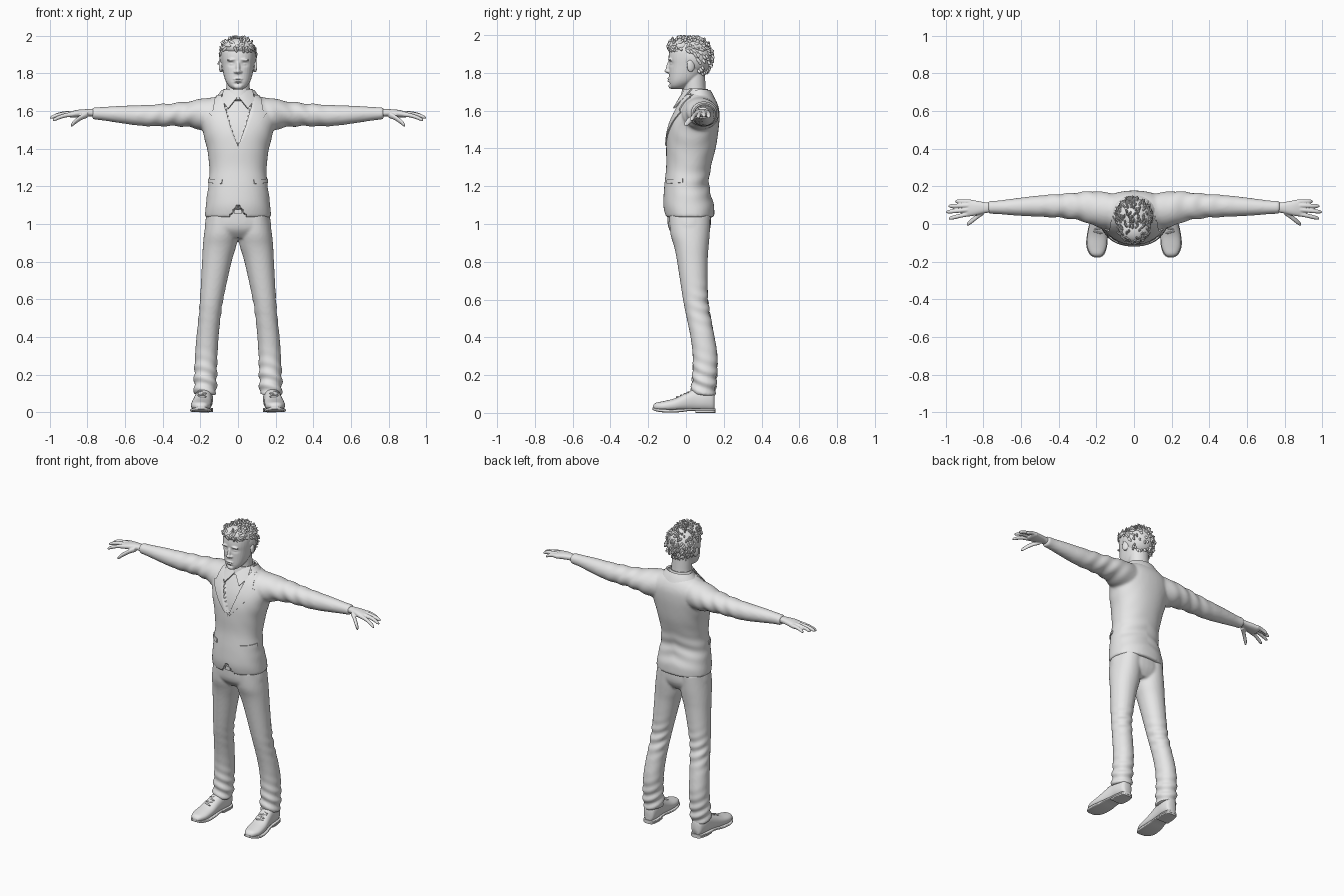
import bpy, bmesh, math, random
from mathutils import Vector, Matrix
from mathutils.bvhtree import BVHTree

if "Cube" in bpy.data.objects:
    bpy.data.objects.remove(bpy.data.objects["Cube"])

random.seed(4)
grey = bpy.data.materials.new("plain_grey")
grey.diffuse_color = (0.8, 0.8, 0.8, 1)
grey.use_nodes = True
grey.node_tree.nodes["Principled BSDF"].inputs["Base Color"].default_value = grey.diffuse_color


def loft(bm, rows, axis="z", n=2.0, sx=1, seg=32, steps=4, cap=True):
    """Rows of (t, a0, a1, b0, b1): rounded section between limits at t, smoothly joined."""
    path = []
    for i in range(len(rows) - 1):
        p0, p1, p2, p3 = (rows[max(0, min(len(rows) - 1, i + k))] for k in (-1, 0, 1, 2))
        for s in range(steps):
            f = s / steps
            path.append([0.5 * (2 * b + (c - a) * f + (2 * a - 5 * b + 4 * c - d) * f * f
                                + (3 * b - a - 3 * c + d) * f ** 3)
                         for a, b, c, d in zip(p0, p1, p2, p3)])
    path.append(list(rows[-1]))
    rings = []
    for t, a0, a1, b0, b1 in path:
        ring = []
        for k in range(seg):
            c, s = math.cos(2 * math.pi * k / seg), math.sin(2 * math.pi * k / seg)
            a = (a0 + a1) / 2 + (a1 - a0) / 2 * math.copysign(abs(c) ** (2 / n), c)
            b = (b0 + b1) / 2 + (b1 - b0) / 2 * math.copysign(abs(s) ** (2 / n), s)
            p = {"z": (a, b, t), "x": (t, a, b), "y": (a, t, b)}[axis]
            ring.append(bm.verts.new((p[0] * sx, p[1], p[2])))
        rings.append(ring)
    faces = [bm.faces.new((r[k], r[(k + 1) % seg], q[(k + 1) % seg], q[k]))
             for r, q in zip(rings, rings[1:]) for k in range(seg)]
    if cap:
        faces += [bm.faces.new(rings[0]), bm.faces.new(rings[-1])]
    bmesh.ops.recalc_face_normals(bm, faces=faces)


def ball(bm, loc, radii, rot=None, u=16, v=10):
    m = Matrix.Translation(loc) @ (rot or Matrix()) @ Matrix.Diagonal((*radii, 1))
    bmesh.ops.create_uvsphere(bm, u_segments=u, v_segments=v, radius=1, matrix=m)


def finish(bm, name, voxel=0, smooth=0, shape=None, thick=0):
    """Make the object, fuse its parts if voxel is set, then reshape its vertices."""
    me = bpy.data.meshes.new(name)
    bm.to_mesh(me)
    bm.free()
    ob = bpy.data.objects.new(name, me)
    bpy.context.collection.objects.link(ob)
    if voxel:
        m = ob.modifiers.new("fuse", "REMESH")
        m.mode, m.voxel_size = "VOXEL", voxel
        m = ob.modifiers.new("soften", "SMOOTH")
        m.factor, m.iterations = 0.5, smooth
    if thick:
        m = ob.modifiers.new("thickness", "SOLIDIFY")
        m.thickness, m.offset = thick, 0
    if voxel or thick:
        deps = bpy.context.evaluated_depsgraph_get()
        me = bpy.data.meshes.new_from_object(ob.evaluated_get(deps))
        ob.modifiers.clear()
        ob.data = me
    if shape:
        normals = [v.normal.copy() for v in me.vertices]
        for v, nrm in zip(me.vertices, normals):
            v.co = shape(v.co.copy(), nrm)
    me.materials.clear()
    me.materials.append(grey)
    bpy.ops.object.select_all(action="DESELECT")
    ob.select_set(True)
    bpy.context.view_layer.objects.active = ob
    bpy.ops.object.shade_smooth_by_angle(angle=math.radians(50))
    return ob


def bump(p, c, r):
    return math.exp(-sum(((a - b) / s) ** 2 for a, b, s in zip(p, c, r)))


# Jacket: torso and sleeves fused
def v_width(z):
    return 0.085 * (max(0, z - 1.415) / 0.265) ** 0.8


def jacket_shape(p, n):
    x = abs(p.x)
    fold = 0.003 * math.sin(p.z * 75 + x * 22) * bump((p.z, p.y), (1.2, 0.12), (0.09, 0.12))
    fold += 0.003 * math.sin(x * 70 + p.z * 45) * bump((x, 0), (0.33, 0), (0.14, 1))
    p = p + n * fold
    if p.y < 0.02 and n.y < 0:
        if x < v_width(p.z):                       # shirt opening
            p.y += 0.012
        if p.z < 1.1 and x < 0.045 * (1.1 - p.z) / 0.065:   # notch at hem
            p.y += 0.035
    return p


bm = bmesh.new()
torso = [(1.035, .176, -.108, .15), (1.1, .172, -.12, .148), (1.2, .158, -.115, .122), (1.3, .152, -.105, .132),
         (1.4, .165, -.105, .157), (1.48, .185, -.1, .17), (1.55, .2, -.082, .177), (1.61, .19, -.055, .175),
         (1.655, .15, -.03, .158), (1.69, .095, -.012, .13), (1.705, .07, 0, .11)]
loft(bm, [(z, -r, r, f, b) for z, r, f, b in torso], n=2.2, seg=48)
arm = [(.1, -.015, .16, 1.5, 1.675), (.18, -.02, .173, 1.495, 1.668), (.26, .01, .172, 1.515, 1.652),
       (.36, .03, .162, 1.52, 1.641), (.5, .038, .152, 1.52, 1.632), (.62, .044, .138, 1.535, 1.628),
       (.72, .052, .125, 1.55, 1.622), (.775, .054, .124, 1.555, 1.62)]
for s in (1, -1):
    loft(bm, arm, "x", sx=s)
jacket = finish(bm, "jacket", 0.008, 8, jacket_shape)
tree = BVHTree.FromObject(jacket, bpy.context.evaluated_depsgraph_get())


def patch(name, ray, lift, thick, nu=8, nv=24):
    """Strip of cloth laid on the jacket; ray(u, v) gives start and direction."""
    bm = bmesh.new()
    grid = []
    for j in range(nv + 1):
        row = []
        for i in range(nu + 1):
            o, d = ray(i / nu, j / nv)
            hit, nrm, _, _ = tree.ray_cast(o, d)
            if hit is None:
                hit, nrm, _, _ = tree.find_nearest(o + d)
            row.append(bm.verts.new(hit + nrm * lift))
        grid.append(row)
    for a, b in zip(grid, grid[1:]):
        for i in range(nu):
            bm.faces.new((a[i], a[i + 1], b[i + 1], b[i]))
    bmesh.ops.recalc_face_normals(bm, faces=bm.faces[:])
    return finish(bm, name, thick=thick)


for s, side in ((1, "left"), (-1, "right")):
    # Lapel with a notch, following the edge of the opening
    def lapel(u, v):
        z = 1.415 + 0.265 * v
        outer = 0.16 * (v / 0.7) ** 0.85 if v < 0.7 else 0.132 - 0.05 * (v - 0.7)
        inner = v_width(z) + 0.002
        x = inner + (max(outer, inner + 0.006) - inner) * u
        return Vector((s * x, -1, z)), Vector((0, 1, 0))

    # Pocket flap wrapped round the waist
    def pocket(u, v):
        a = math.radians(38 + 42 * u)
        d = Vector((s * math.sin(a), -math.cos(a), 0))
        return d + Vector((0, 0.01, 1.213 + 0.022 * v + 0.006 * u)), -d

    patch(side + "_lapel", lapel, 0.002, 0.009)
    patch(side + "_pocket_flap", pocket, 0.002, 0.008, 10, 3)

    # Shirt collar wing
    bm = bmesh.new()
    vs = [bm.verts.new((s * x, y, z)) for x, y, z in
          ((.004, -.03, 1.672), (.052, -.066, 1.612), (.085, -.02, 1.655), (.076, .03, 1.715), (.045, -.008, 1.705))]
    bm.faces.new(vs)
    bmesh.ops.triangulate(bm, faces=bm.faces[:])
    finish(bm, side + "_collar_wing", thick=0.008)

# Collars standing round the neck
bm = bmesh.new()
loft(bm, [(1.66, -.085, .085, -.03, .122), (1.69, -.078, .078, -.022, .118), (1.715, -.07, .07, -.016, .112)], cap=False)
finish(bm, "shirt_collar", thick=0.007)
bm = bmesh.new()
loft(bm, [(1.655, -.125, .125, -.02, .152), (1.685, -.1, .1, .0, .138), (1.708, -.084, .084, .012, .124)], cap=False)
finish(bm, "jacket_collar", thick=0.01)


# Trousers: hips and legs fused, with folds at knee and ankle
def trouser_shape(p, n):
    low = bump((p.z,), (0.14,), (0.12,)) * 0.005 + bump((p.z, p.y), (0.56, 0.12), (0.09, 0.07)) * 0.004
    return p + n * low * math.sin(p.z * 100 + p.x * 30 + p.y * 35)


bm = bmesh.new()
loft(bm, [(.925, -.1, .1, -.05, .1), (.96, -.165, .165, -.083, .122), (1.0, -.176, .176, -.097, .132),
          (1.08, -.16, .16, -.1, .13)], n=2.2)
leg = [(1.05, .0, .165, -.09, .13), (.95, .0, .18, -.083, .126), (.88, .01, .187, -.063, .12),
       (.8, .034, .191, -.047, .115), (.6, .078, .202, -.016, .116), (.5, .093, .21, .004, .132),
       (.4, .103, .221, .024, .152), (.3, .109, .228, .036, .167), (.2, .112, .233, .034, .164),
       (.13, .114, .234, .028, .158), (.095, .116, .232, .026, .154)]
for s in (1, -1):
    loft(bm, leg, sx=s, n=2.1)
finish(bm, "trousers", 0.008, 4, trouser_shape)

# Belt buckle
bm = bmesh.new()
bmesh.ops.create_cube(bm, size=1, matrix=Matrix.Translation((0, -.1, 1.065)) @ Matrix.Diagonal((.035, .016, .026, 1)))
finish(bm, "belt_buckle")

# Shoes: upper, sole, heel and laces
upper = [(-.175, .195, .014, .02, .038), (-.16, .197, .034, .014, .053), (-.12, .197, .051, .008, .062),
         (-.06, .194, .053, .008, .077), (0, .188, .048, .01, .106), (.05, .182, .045, .01, .128),
         (.1, .178, .045, .01, .13), (.14, .176, .037, .01, .12), (.152, .176, .022, .015, .1)]
sole = [(-.178, .195, .016, .017, .03), (-.16, .197, .04, .009, .024), (-.11, .198, .056, .002, .02),
        (-.04, .193, .054, .003, .02), (.02, .187, .046, .01, .024), (.1, .178, .046, .01, .024),
        (.145, .176, .038, .01, .024), (.156, .176, .022, .01, .024)]
heel = [(.05, .182, .044, 0, .014), (.1, .178, .046, 0, .014), (.143, .176, .038, 0, .014), (.155, .176, .022, 0, .014)]
for s, side in ((1, "left"), (-1, "right")):
    for rows, name, n in ((upper, "shoe", 2.3), (sole, "sole", 5), (heel, "heel", 5)):
        bm = bmesh.new()
        loft(bm, [(y, c - r, c + r, a, b) for y, c, r, a, b in rows], "y", n, s)
        finish(bm, f"{side}_{name}")
    bm = bmesh.new()
    for k in range(4):
        ball(bm, (s * .191, -.045 + .02 * k, .083 + .0085 * k), (.026, .005, .006),
             Matrix.Rotation(s * (-1) ** k * .25, 4, "Z"))
    finish(bm, side + "_laces")

# Hands: palm, four fingers and a thumb fused
palm = [(.75, .062, .112, 1.568, 1.61), (.79, .058, .115, 1.572, 1.61), (.84, .046, .124, 1.568, 1.608),
        (.88, .04, .13, 1.565, 1.6), (.9, .046, .124, 1.57, 1.592)]
digits = [((.87, .118, 1.585), (.95, .12, 1.565)), ((.88, .098, 1.588), (.986, .095, 1.57)),
          ((.88, .076, 1.587), (.998, .064, 1.564)), ((.88, .054, 1.582), (.984, .029, 1.55)),
          ((.8, .066, 1.582), (.888, -.004, 1.523))]
for s, side in ((1, "left"), (-1, "right")):
    bm = bmesh.new()
    loft(bm, palm, "x", 2.3, s)
    for k, (a, b) in enumerate(digits):
        rows = []
        for f, r in ((0, .014), (.35, .0115), (.7, .011), (.9, .0095), (1, .004)):
            x, y, z = Vector(a).lerp(Vector(b), f)
            r *= 1.3 if k == 4 else 1
            z += .007 * math.sin(math.pi * f)
            rows.append((x, y - r, y + r, z - r, z + r))
        loft(bm, rows, "x", sx=s, seg=16)
    finish(bm, side + "_hand", 0.0035, 2)


# Head: skull, neck, ears and face features fused
def face_shape(p, n):
    if p.y < -.03:
        p.y += .009 * bump((abs(p.x), p.z), (.036, 1.85), (.018, .012))
        p.y -= .006 * bump((abs(p.x), p.z), (.036, 1.849), (.012, .006))
        p.y += .004 * bump((p.x, p.z), (0, 1.764), (.025, .0025))
        p.y += .004 * bump((p.x, p.z), (0, 1.745), (.02, .006))
    return p


bm = bmesh.new()
skull = [(1.715, .025, -.075, -.02), (1.73, .046, -.086, .01), (1.755, .064, -.09, .05), (1.79, .076, -.09, .085),
         (1.84, .085, -.09, .115), (1.885, .09, -.092, .125), (1.925, .088, -.085, .122), (1.96, .068, -.06, .095),
         (1.975, .03, -.02, .055)]
loft(bm, [(z, -r, r, f, b) for z, r, f, b in skull], n=2.25)
loft(bm, [(1.64, -.075, .075, -.02, .115), (1.7, -.064, .064, -.014, .106), (1.76, -.062, .062, -.014, .102),
          (1.82, -.06, .06, -.01, .1)])
ball(bm, (0, -.092, 1.832), (.011, .013, .036), Matrix.Rotation(-.2, 4, "X"))
ball(bm, (0, -.1, 1.811), (.013, .014, .011))
for s in (1, -1):
    ball(bm, (s * .013, -.093, 1.808), (.009, .01, .008))
    ball(bm, (s * .034, -.086, 1.872), (.026, .01, .007), Matrix.Rotation(s * .12, 4, "Y"))
    ball(bm, (s * .091, .025, 1.838), (.01, .022, .034), Matrix.Rotation(s * .3, 4, "Z"))
ball(bm, (0, -.089, 1.769), (.024, .01, .006))
ball(bm, (0, -.089, 1.758), (.02, .01, .007))
ball(bm, (0, -.08, 1.73), (.024, .013, .014))
finish(bm, "head", 0.004, 3, face_shape)

# Hair: cap and swept-up front, covered in short locks
bm = bmesh.new()
cap_c, cap_r = Vector((0, .036, 1.882)), Vector((.098, .1, .102))
front_c, front_r = Vector((0, -.028, 1.94)), Vector((.082, .068, .046))
ball(bm, cap_c, cap_r, u=32, v=20)
ball(bm, front_c, front_r, u=32, v=16)
for k in range(420):
    d = Vector((random.gauss(0, 1), random.gauss(0, 1), random.gauss(.2, 1))).normalized()
    c, r = (front_c, front_r) if k % 4 == 0 else (cap_c, cap_r)
    p = c + Vector(a * b for a, b in zip(d, r))
    if (p.y < .045 and p.z < 1.905) or p.z < 1.79:
        continue
    top = max(0, (p.z - 1.9) / .1)
    flow = d * (.25 + .3 * top) + Vector((random.uniform(-.4, .4), .5, .7 * top - .7 * (1 - top)))
    rot = flow.to_track_quat("Z", "Y").to_matrix().to_4x4()
    ball(bm, p, (.006, .008, random.uniform(.014, .024)), rot, 8, 6)
for v in bm.verts:
    v.co.z = min(v.co.z, 2.0)
finish(bm, "hair")
